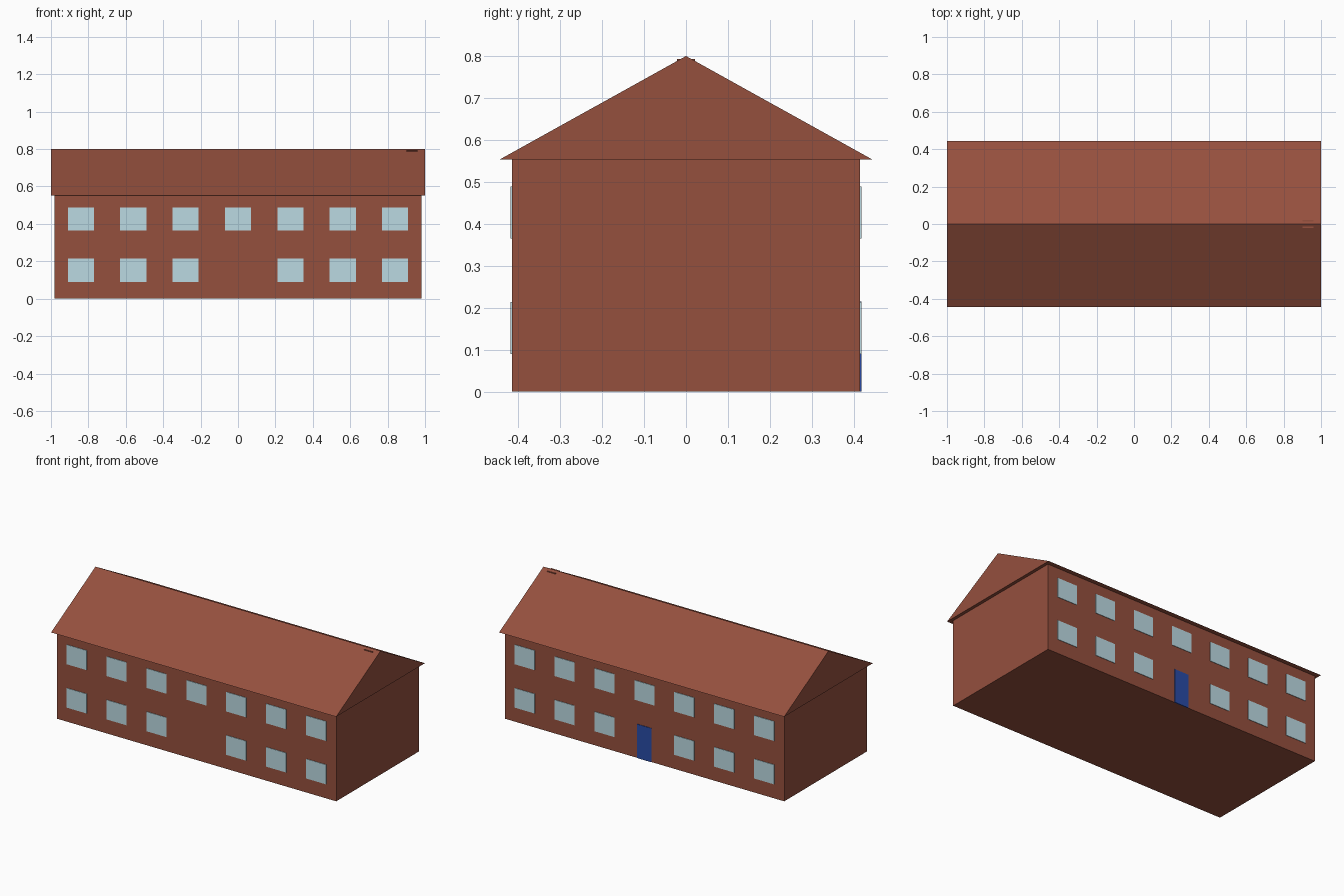
import bpy

if "Cube" in bpy.data.objects:
    bpy.data.objects.remove(bpy.data.objects["Cube"], do_unlink=True)


def material(name, rgb):
    mat = bpy.data.materials.new(name)
    mat.use_nodes = True
    colour = (*rgb, 1)
    mat.diffuse_color = colour
    mat.node_tree.nodes["Principled BSDF"].inputs["Base Color"].default_value = colour
    return mat


brick = material("brick_red", (0.30, 0.08, 0.048))
glass = material("pale_blue_glass", (0.50, 0.70, 0.76))
paint = material("blue_door_paint", (0.022, 0.07, 0.38))


def extrude_x(name, profile, x0, x1, mat):
    """Prism along x from a closed (y, z) outline, counter-clockwise seen from +x."""
    n = len(profile)
    verts = [(x, y, z) for x in (x0, x1) for y, z in profile]
    faces = [tuple(reversed(range(n))), tuple(range(n, 2 * n))]
    faces += [(i, (i + 1) % n, n + (i + 1) % n, n + i) for i in range(n)]
    mesh = bpy.data.meshes.new(name)
    mesh.from_pydata(verts, [], faces)
    mesh.materials.append(mat)
    obj = bpy.data.objects.new(name, mesh)
    bpy.context.collection.objects.link(obj)
    return obj


def box(name, x, y, z, mat):
    outline = [(y[0], z[0]), (y[1], z[0]), (y[1], z[1]), (y[0], z[1])]
    return extrude_x(name, outline, x[0], x[1], mat)


WALL_Y, EAVES = 0.415, 0.553

# Walls and gabled roof with overhanging eaves
box("walls", (-0.98, 0.98), (-WALL_Y, WALL_Y), (0, EAVES), brick)
extrude_x("roof", [(-0.445, EAVES), (0.445, EAVES), (0, 0.80)], -1, 1, brick)

# Low chimney at one end of the ridge
box("chimney", (0.90, 0.96), (-0.022, 0.022), (0.70, 0.793), brick)

# Two rows of windows on both long walls, with no window at the ground-floor centre
for side, sign in (("front", -1), ("back", 1)):
    depth = sorted((sign * (WALL_Y - 0.003), sign * (WALL_Y + 0.003)))
    for floor, sill in (("lower", 0.09), ("upper", 0.365)):
        for i in range(-3, 4):
            if floor == "lower" and i == 0:
                continue
            x = i * 0.28
            box(f"{side}_{floor}_window", (x - 0.07, x + 0.07), depth,
                (sill, sill + 0.124), glass)

# Back door
box("back_door", (-0.05, 0.05), (WALL_Y - 0.003, WALL_Y + 0.003), (0, 0.215), paint)
